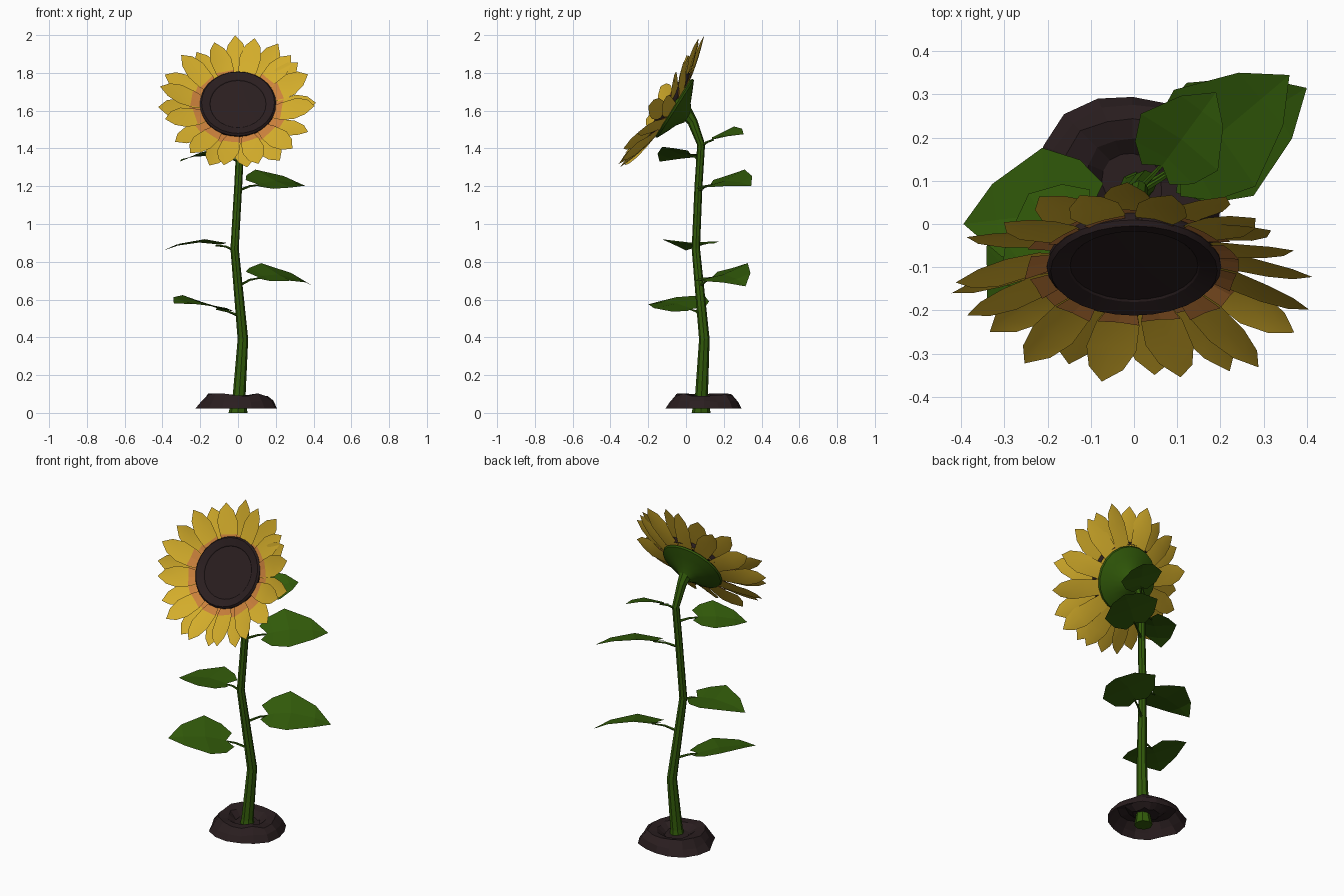
import bpy, bmesh, math, random
from mathutils import Vector, Matrix

random.seed(4)
cube = bpy.data.objects.get("Cube")
if cube:
    bpy.data.objects.remove(cube, do_unlink=True)


def material(name, rgb):
    m = bpy.data.materials.new(name)
    m.use_nodes = True
    m.diffuse_color = (*rgb, 1)
    bsdf = next(n for n in m.node_tree.nodes if n.type == 'BSDF_PRINCIPLED')
    bsdf.inputs["Base Color"].default_value = (*rgb, 1)
    bsdf.inputs["Roughness"].default_value = 0.8
    return m


GREEN = material("leaf green", (0.032, 0.105, 0.003))
YELLOW = material("petal yellow", (0.66, 0.42, 0.024))
ORANGE = material("petal base orange", (0.60, 0.22, 0.045))
BROWN = material("dark brown", (0.023, 0.013, 0.014))


def make(name, bm, mats, matrix=None, smooth=None):
    if matrix:
        bm.transform(matrix)
    me = bpy.data.meshes.new(name)
    bm.to_mesh(me)
    bm.free()
    for m in mats:
        me.materials.append(m)
    ob = bpy.data.objects.new(name, me)
    bpy.context.collection.objects.link(ob)
    if smooth:
        bpy.ops.object.select_all(action='DESELECT')
        ob.select_set(True)
        bpy.context.view_layer.objects.active = ob
        bpy.ops.object.shade_smooth_by_angle(angle=math.radians(smooth))
    return ob


def bridge(bm, a, b):
    n = len(a)
    for i in range(n):
        bm.faces.new((a[i], a[(i + 1) % n], b[(i + 1) % n], b[i]))


def tube(bm, points, radii, sides):
    """Sweep a polygon along a path, capped at both ends."""
    pts = [Vector(p) for p in points]
    rings = []
    for i, (p, r) in enumerate(zip(pts, radii)):
        t = (pts[min(i + 1, len(pts) - 1)] - pts[max(i - 1, 0)]).normalized()
        if i == 0 and abs(t.z) > 0.9:
            t = Vector((0, 0, 1))
        side = t.cross(Vector((0, 1, 0))).normalized()
        up = t.cross(side)
        angles = [math.tau * k / sides for k in range(sides)]
        rings.append([bm.verts.new(p + r * (side * math.cos(a) + up * math.sin(a))) for a in angles])
    for a, b in zip(rings, rings[1:]):
        bridge(bm, a, b)
    bm.faces.new(rings[0][::-1])
    bm.faces.new(rings[-1])


def lathe(profile, sides, jitter=0.0):
    """Spin (radius, height) pairs around z, with optional unevenness; the last ring is capped."""
    bm = bmesh.new()
    wobble = [random.uniform(-1, 1) for _ in range(sides)]
    rings = []
    for r, h in profile:
        ring = []
        for k in range(sides):
            a = math.tau * k / sides
            rr = r * (1 + jitter * (0.7 * wobble[k] + random.uniform(-0.4, 0.4)))
            hh = h + (random.uniform(-0.1, 0.1) * jitter if h > 0.05 else 0)
            ring.append(bm.verts.new((rr * math.cos(a), rr * math.sin(a), hh)))
        rings.append(ring)
    for a, b in zip(rings, rings[1:]):
        bridge(bm, a, b)
    bm.faces.new(rings[-1])
    return bm


# Soil mound with a hollow around the stem
make("soil_mound", lathe([(0.212, 0.022), (0.19, 0.06), (0.16, 0.096), (0.11, 0.092), (0.07, 0.06)],
                         16, 0.08), [BROWN], Matrix.Translation((-0.003, 0.095, 0)))

# Bent stem
STEM = [(0, 0.08, 0), (0.006, 0.082, 0.09), (0.026, 0.097, 0.39), (-0.018, 0.052, 0.87),
        (0.001, 0.066, 1.2), (0.012, 0.08, 1.42), (0.004, 0.035, 1.54), (0, -0.01, 1.6)]
bm = bmesh.new()
tube(bm, STEM, [0.05, 0.034, 0.028, 0.022, 0.021, 0.021, 0.027, 0.04], 8)
make("stem", bm, [GREEN])


def stem_at(z):
    for a, b in zip(STEM, STEM[1:]):
        if a[2] <= z <= b[2]:
            return Vector(a).lerp(Vector(b), (z - a[2]) / (b[2] - a[2]))


# Heart-shaped leaves: rows of (midrib u, edge u, relative width)
LEAF_ROWS = [(0.0, -0.12, 0.38), (0.1, 0.04, 0.8), (0.36, 0.32, 1.06), (0.74, 0.74, 0.58)]


def leaf(name, joint_z, base, tip, width, roll, arch):
    base, tip = Vector(base), Vector(tip)
    d = tip - base
    flat = Vector((d.x, d.y, 0)).normalized()
    up = Vector((0, 0, 1))
    roll = math.radians(roll)
    side = up.cross(flat) * math.cos(roll) + up * math.sin(roll)
    bm = bmesh.new()

    def point(u, v):
        return bm.verts.new(base + d * u + side * v * width + up * (arch * math.sin(math.pi * max(u, 0))
                                                                     + 0.012 * abs(v)))
    rows = [(point(ue, w), point(um, 0), point(ue, -w)) for um, ue, w in LEAF_ROWS]
    end = bm.verts.new(tip)
    for a, b in zip(rows, rows[1:]):
        for k in (0, 1):
            bm.faces.new((a[k], a[k + 1], b[k + 1], b[k]))
    for k in (0, 1):
        bm.faces.new((rows[-1][k], rows[-1][k + 1], end))
    # leaf stalk
    start = stem_at(joint_z)
    tube(bm, [start, start.lerp(base, 0.6) + Vector((0, 0, 0.004)), base + d * 0.06 - up * 0.002],
         [0.008, 0.006, 0.004], 5)
    make(name, bm, [GREEN])


leaf("leaf_low_right", 0.51, (-0.10, 0.03, 0.55), (-0.34, -0.18, 0.58), 0.17, -11, 0.02)
leaf("leaf_low_left", 0.67, (0.105, 0.14, 0.72), (0.40, 0.315, 0.67), 0.15, 17, 0.035)
leaf("leaf_middle_right", 0.86, (-0.10, 0.035, 0.89), (-0.395, 0.0, 0.86), 0.145, 2, 0.025)
leaf("leaf_middle_left", 1.175, (0.105, 0.13, 1.21), (0.36, 0.345, 1.20), 0.145, 18, 0.025)
leaf("leaf_high_right", 1.33, (-0.10, 0.025, 1.37), (-0.31, -0.14, 1.33), 0.12, 12, 0.015)
leaf("leaf_high_left", 1.41, (0.065, 0.135, 1.445), (0.19, 0.305, 1.475), 0.11, 18, 0.015)

# Flower head frame, tilted up from the front
HEAD = Matrix.Translation((0, -0.104, 1.64)) @ Matrix.Rotation(math.radians(57.5), 4, 'X')

make("seed_disc", lathe([(0.19, -0.035), (0.2, -0.02), (0.202, -0.006), (0.193, 0.005), (0.152, -0.006),
                         (0.148, -0.010), (0.06, -0.008)], 28), [BROWN], HEAD, 30)
make("flower_back", lathe([(0.035, -0.135), (0.07, -0.108), (0.13, -0.082), (0.18, -0.058),
                           (0.184, -0.048), (0.16, -0.035)], 20), [GREEN], HEAD, 40)

# Petals in two alternating layers; rows of (length fraction, half width)
COUNT = 24
petals, bases = bmesh.new(), bmesh.new()
for i in range(COUNT):
    front = i % 2
    root = 0.026 if front else 0.042
    angle = math.tau * (i + 0.25 + random.uniform(-0.22, 0.22)) / COUNT
    spin = Matrix.Translation((0, -0.018, 0)) @ Matrix.Rotation(angle, 4, 'Z')
    inner, outer = 0.16, random.uniform(0.40, 0.44)
    low = -0.024 if front else -0.046
    # side petals curl further forward than the top and bottom ones
    curl = 0.025 * abs(math.cos(angle))
    high = curl + (random.uniform(0.015, 0.05) if front else random.uniform(-0.025, 0.025))
    twist = random.uniform(-0.3, 0.3)
    bend = random.uniform(-0.02, 0.02)

    def spot(target, f, w, lift=0.0):
        r = inner + (outer - inner) * f
        h = low + (high - low) * f ** 1.2 + 0.12 * abs(w) * min(1, 2 * f) + twist * w * min(1, 2 * f) + lift
        return target.verts.new(spin @ Vector((r, w + bend * f, h)))

    petal_rows = [(0.0, root), (0.28, 0.05), (0.58, 0.058), (0.82, 0.040)]
    rows = [[spot(petals, f, s * w) for s in (1, 0, -1)] for f, w in petal_rows]
    end = spot(petals, 1.0, 0)
    for a, b in zip(rows, rows[1:]):
        for k in (0, 1):
            petals.faces.new((a[k], a[k + 1], b[k + 1], b[k]))
    for k in (0, 1):
        petals.faces.new((rows[-1][k], rows[-1][k + 1], end))
    # orange patch laid just over the front of the petal base, longest at the sides
    reach = random.uniform(0.17, 0.26) + 0.12 * abs(math.cos(angle))
    a = [spot(bases, 0, s * root, 0.004) for s in (1, 0, -1)]
    b = [spot(bases, reach, s * (root + (0.05 - root) * min(1, reach / 0.28)), 0.005) for s in (1, 0, -1)]
    for k in (0, 1):
        bases.faces.new((a[k], a[k + 1], b[k + 1], b[k]))
make("petals", petals, [YELLOW], HEAD, 40)
make("petal_bases", bases, [ORANGE], HEAD)
